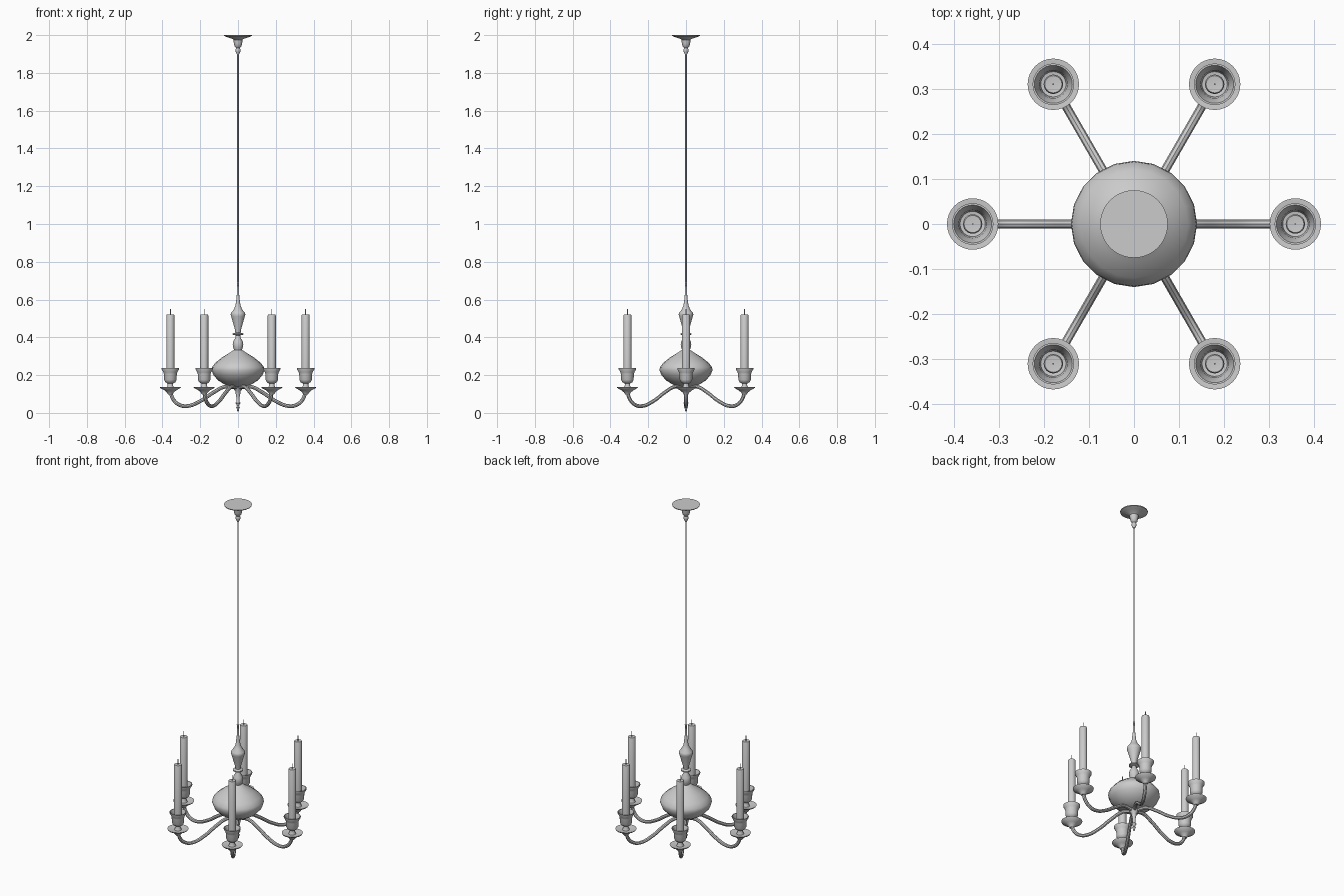
import bpy, math
from mathutils import Matrix, Vector


def finish(ob, angle=35):
    bpy.ops.object.select_all(action='DESELECT')
    ob.select_set(True)
    bpy.context.view_layer.objects.active = ob
    bpy.ops.object.shade_smooth_by_angle(angle=math.radians(angle))
    return ob


def lathe(name, profile, sides, loc=(0, 0, 0)):
    """Revolve (radius, z) points about the z axis; radius 0 makes a pole."""
    verts, rings, faces = [], [], []
    for r, z in profile:
        n = 1 if r == 0 else sides
        rings.append([len(verts) + i for i in range(n)])
        verts += [(r * math.cos(math.tau * i / sides), r * math.sin(math.tau * i / sides), z)
                  for i in range(n)]
    for a, b in zip(rings, rings[1:]):
        for i in range(sides):
            j = (i + 1) % sides
            quad = [a[i % len(a)], a[j % len(a)], b[j % len(b)], b[i % len(b)]]
            faces.append(list(dict.fromkeys(quad)))
    me = bpy.data.meshes.new(name)
    me.from_pydata(verts, [], faces)
    ob = bpy.data.objects.new(name, me)
    ob.location = loc
    bpy.context.collection.objects.link(ob)
    return finish(ob)


def tube(name, pts, radius):
    cu = bpy.data.curves.new(name, 'CURVE')
    cu.dimensions = '3D'
    cu.bevel_depth = radius
    cu.bevel_resolution = 2
    cu.resolution_u = 6
    cu.use_fill_caps = True
    sp = cu.splines.new('BEZIER')
    sp.bezier_points.add(len(pts) - 1)
    for bp, p in zip(sp.bezier_points, pts):
        bp.co = p
        bp.handle_left_type = bp.handle_right_type = 'AUTO'
    ob = bpy.data.objects.new(name, cu)
    bpy.context.collection.objects.link(ob)
    bpy.ops.object.select_all(action='DESELECT')
    ob.select_set(True)
    bpy.context.view_layer.objects.active = ob
    bpy.ops.object.convert(target='MESH')
    return finish(bpy.context.object)


# Bottom finial
lathe("bottom_finial", [(0, 0.005), (0.004, 0.01), (0.006, 0.022), (0.010, 0.028), (0.006, 0.036),
                        (0.008, 0.045), (0.013, 0.052), (0.008, 0.06), (0.008, 0.08), (0.012, 0.10),
                        (0.014, 0.115), (0.022, 0.125), (0.03, 0.15), (0, 0.15)], 16)

# Central bowl
lathe("body", [(0, 0.137), (0.03, 0.138), (0.07, 0.15), (0.105, 0.172), (0.13, 0.20), (0.14, 0.225),
               (0.138, 0.242), (0.12, 0.265), (0.085, 0.293), (0.05, 0.315), (0.03, 0.328),
               (0.018, 0.335), (0, 0.335)], 20)

# Turned stem above the bowl
lathe("stem", [(0, 0.325), (0.018, 0.325), (0.025, 0.345), (0.028, 0.36), (0.025, 0.378),
               (0.014, 0.398), (0.011, 0.41), (0.028, 0.414), (0.028, 0.42), (0.014, 0.425),
               (0.016, 0.44), (0.036, 0.51), (0.039, 0.522), (0.036, 0.53), (0.022, 0.548),
               (0.013, 0.57), (0.009, 0.60), (0.006, 0.63), (0.005, 0.68), (0.007, 0.685),
               (0.005, 0.69), (0, 0.69)], 20)

# Hanging rod
lathe("rod", [(0, 0.66), (0.004, 0.66), (0.004, 1.92), (0, 1.92)], 12)

# Ceiling canopy
lathe("canopy", [(0, 1.895), (0.006, 1.898), (0.012, 1.912), (0.014, 1.922), (0.010, 1.932),
                 (0.018, 1.94), (0.022, 1.955), (0.024, 1.975), (0.030, 1.98), (0.055, 1.988),
                 (0.074, 1.996), (0.075, 2.0), (0, 2.0)], 40)

# Six arms, each with drip pan, cup, candle and wick
arm_path = [(0.015, 0.135), (0.07, 0.138), (0.13, 0.108), (0.20, 0.062), (0.27, 0.036),
            (0.315, 0.045), (0.345, 0.075), (0.358, 0.115)]
pan = [(0, 0.098), (0.012, 0.098), (0.018, 0.108), (0.032, 0.12), (0.054, 0.132), (0.057, 0.138),
       (0.052, 0.138), (0.02, 0.132), (0.014, 0.145), (0.014, 0.16), (0, 0.16)]
cup = [(0, 0.155), (0.014, 0.155), (0.026, 0.162), (0.033, 0.175), (0.034, 0.205), (0.037, 0.215),
       (0.046, 0.231), (0.046, 0.237), (0.042, 0.237), (0.031, 0.212), (0.028, 0.18), (0, 0.175)]
candle = [(0, 0.176), (0.0215, 0.176), (0.0215, 0.515), (0.019, 0.52), (0, 0.518)]
wick = [(0, 0.515), (0.002, 0.515), (0.002, 0.55), (0, 0.55)]
for k in range(6):
    rot = Matrix.Rotation(math.radians(60 * k), 3, 'Z')
    tube(f"arm_{k + 1}", [rot @ Vector((r, 0, z)) for r, z in arm_path], 0.0098)
    end = rot @ Vector((0.358, 0, 0))
    lathe(f"drip_pan_{k + 1}", pan, 32, end)
    lathe(f"candle_cup_{k + 1}", cup, 32, end)
    lathe(f"candle_{k + 1}", candle, 24, end)
    lathe(f"wick_{k + 1}", wick, 8, end)
